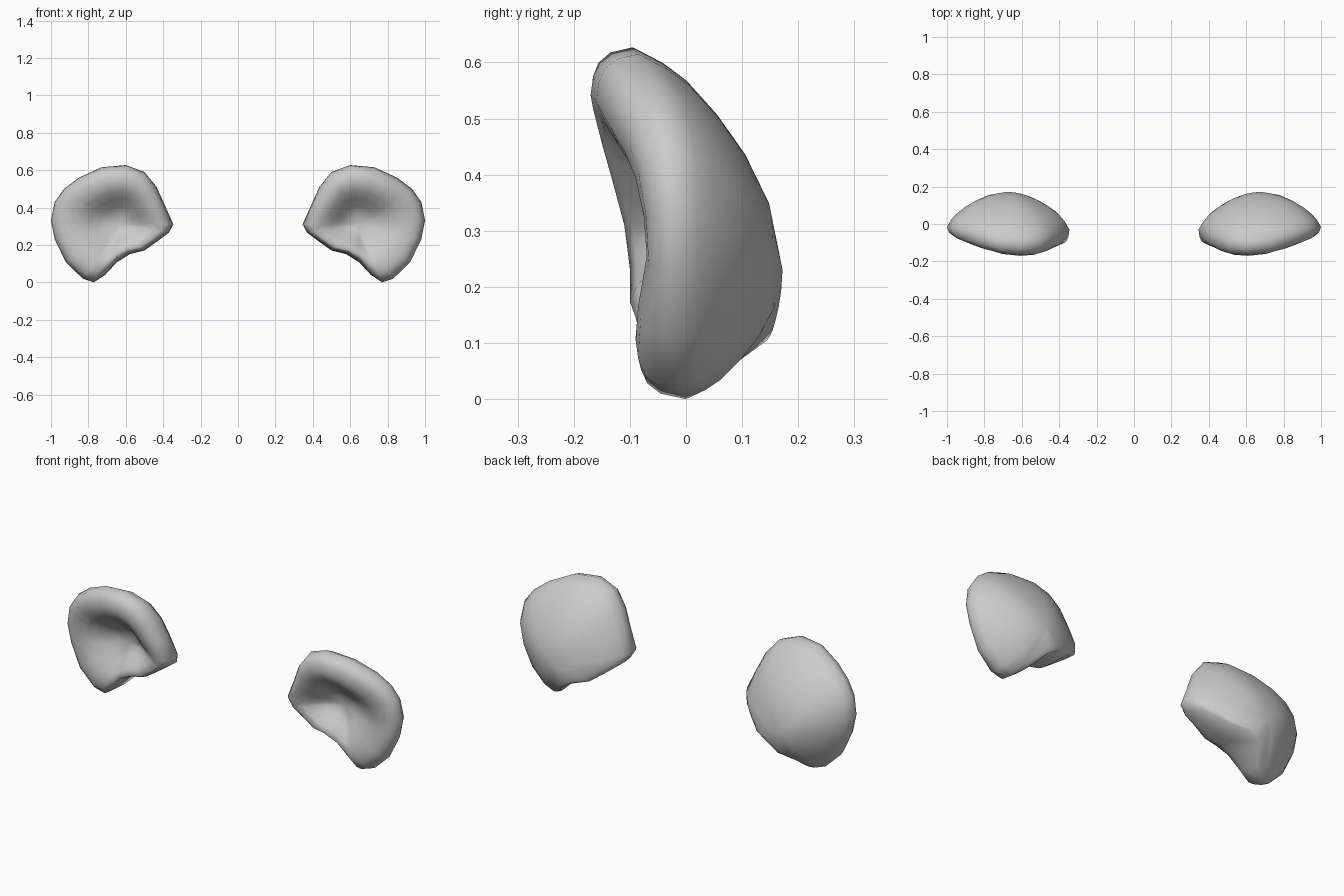
import bpy
import bmesh
import math

cube = bpy.data.objects.get("Cube")
if cube:
    bpy.data.objects.remove(cube, do_unlink=True)

grey = bpy.data.materials.new("plain grey")
grey.use_nodes = True
COLOUR = (0.6, 0.6, 0.6, 1)
grey.diffuse_color = COLOUR
grey.node_tree.nodes["Principled BSDF"].inputs["Base Color"].default_value = COLOUR

# Ear outline: x, z, depth of the outer edge, depth of the rim crest, crest scale
OUTLINE = [
    (.345, .31, -.03, -.11, .8), (.37, .265, .005, -.105, .85), (.43, .22, .06, -.1, .87),
    (.50, .17, .11, -.1, .87), (.58, .15, .145, -.1, .85), (.65, .105, .145, -.09, .8),
    (.71, .04, .05, -.08, .75), (.77, 0, 0, -.085, .72), (.83, .02, -.01, -.09, .7),
    (.92, .107, -.015, -.085, .7), (.98, .23, -.015, -.07, .7), (1, .33, -.015, -.075, .7),
    (.98, .43, -.02, -.09, .7), (.93, .50, -.03, -.11, .7), (.85, .56, -.05, -.135, .7),
    (.73, .615, -.085, -.16, .72), (.60, .627, -.095, -.17, .73), (.50, .59, -.085, -.165, .73),
    (.435, .51, -.06, -.15, .73), (.39, .41, -.04, -.13, .75),
]
BOWL = (.64, -.01, .31)     # deepest point of the hollow
DOME = (.68, .172, .23)     # furthest point of the back

# Rings: hollow (part of crest scale, blend to pole), rim (way from crest
# to edge, blend to edge), back (scale, blend to pole)
HOLLOW = [(.25, .92), (.42, .72), (.60, .42), (.80, .13), (1, 0)]
RIM = [(.40, .06), (.68, .19), (.89, .47), (1, 1)]
BACK = [(.93, .20), (.85, .36), (.70, .56), (.52, .75), (.30, .91)]


def mix(a, b, t):
    return a + (b - a) * t


def build_ear(name, side):
    bm = bmesh.new()

    def point(pole, scale, x, y, z):
        return bm.verts.new((side * mix(pole[0], x, scale), y, mix(pole[2], z, scale)))

    rings = [[point(BOWL, s * k, x, mix(c, BOWL[1], t), z)
              for x, z, e, c, k in OUTLINE] for s, t in HOLLOW]
    rings += [[point(BOWL, mix(k, 1, s), x, mix(c, e, t), z)
               for x, z, e, c, k in OUTLINE] for s, t in RIM]
    rings += [[point(DOME, s, x, mix(e, DOME[1], t), z)
               for x, z, e, c, k in OUTLINE] for s, t in BACK]

    # Skin the rings and close both poles
    n = len(OUTLINE)
    for a, b in zip(rings, rings[1:]):
        for i in range(n):
            j = (i + 1) % n
            bm.faces.new((a[i], a[j], b[j], b[i]))
    for pole, r in ((BOWL, rings[0]), (DOME, rings[-1])):
        tip = bm.verts.new((side * pole[0], pole[1], pole[2]))
        for i in range(n):
            bm.faces.new((tip, r[i], r[(i + 1) % n]))
    bmesh.ops.recalc_face_normals(bm, faces=bm.faces)

    mesh = bpy.data.meshes.new(name)
    bm.to_mesh(mesh)
    bm.free()
    mesh.materials.append(grey)
    ear = bpy.data.objects.new(name, mesh)
    bpy.context.collection.objects.link(ear)
    bpy.ops.object.select_all(action="DESELECT")
    ear.select_set(True)
    bpy.context.view_layer.objects.active = ear
    bpy.ops.object.shade_smooth_by_angle(angle=math.radians(75))


build_ear("left_ear", 1)
build_ear("right_ear", -1)
